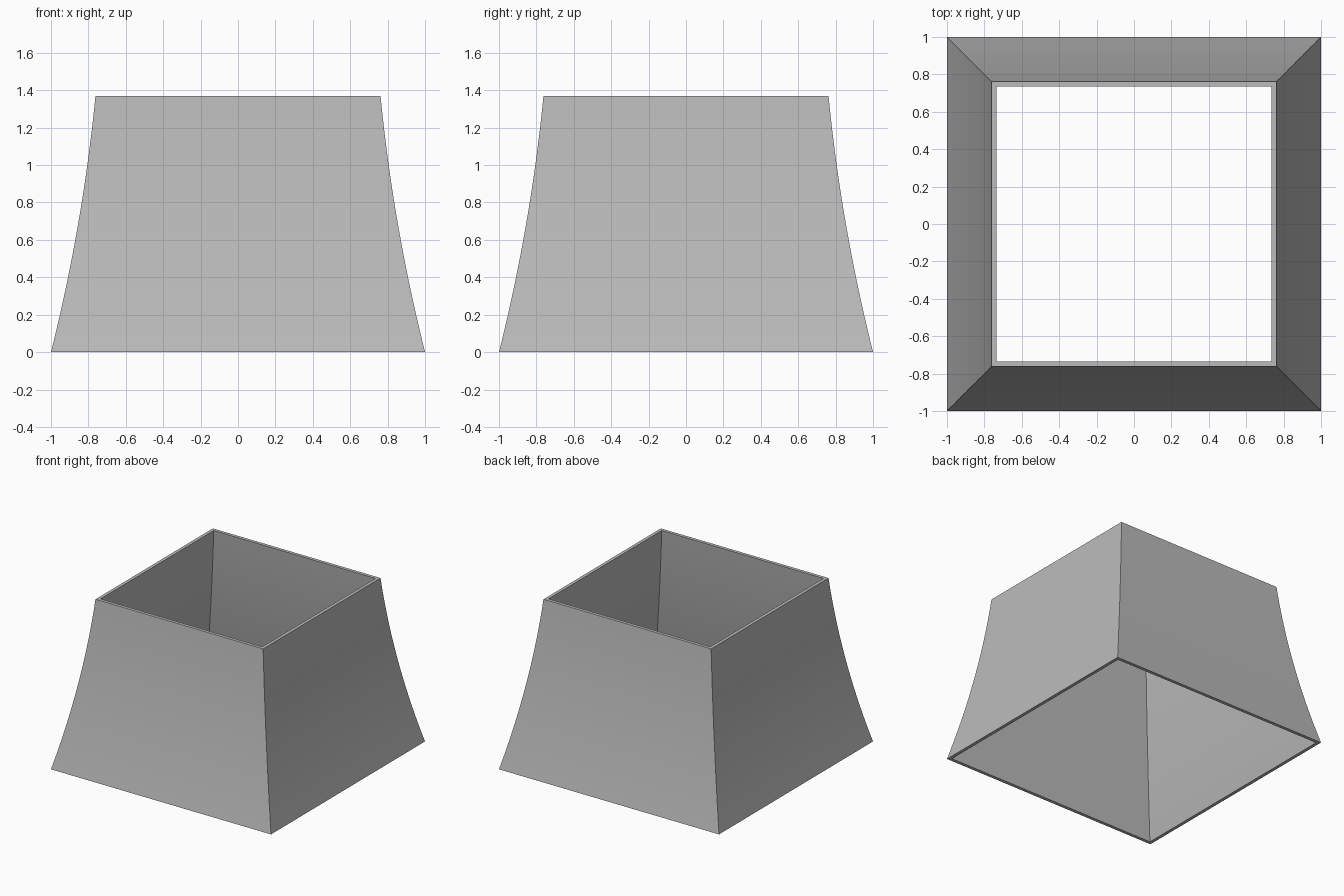
import bpy
import bmesh
import math

HEIGHT = 1.37
STEPS = 24
WALL = 0.027

cube = bpy.data.objects.get("Cube")
if cube:
    bpy.data.objects.remove(cube, do_unlink=True)

# One grey for the whole shell
grey = bpy.data.materials.new("plain grey")
grey.use_nodes = True
colour = (0.5, 0.5, 0.5, 1)
grey.diffuse_color = colour
grey.node_tree.nodes["Principled BSDF"].inputs["Base Color"].default_value = colour


def half_width(z):
    """Flared wall profile, wide at the base and steeper at the top."""
    return 1 - 0.25 * z + 0.0557 * z * z


def square_ring(bm, half, z):
    corners = ((-1, -1), (1, -1), (1, 1), (-1, 1))
    return [bm.verts.new((x * half, y * half, z)) for x, y in corners]


def bridge(bm, lower, upper):
    for i in range(4):
        j = (i + 1) % 4
        bm.faces.new((lower[i], lower[j], upper[j], upper[i]))


# Closed section: up the outside, over the rim, down the inside
levels = [HEIGHT * i / STEPS for i in range(STEPS + 1)]
section = [(half_width(z), z) for z in levels]
section += [(half_width(z) - WALL, z) for z in reversed(levels)]

bm = bmesh.new()
rings = [square_ring(bm, half, z) for half, z in section]
for i, ring in enumerate(rings):
    bridge(bm, ring, rings[(i + 1) % len(rings)])
bmesh.ops.recalc_face_normals(bm, faces=bm.faces)

mesh = bpy.data.meshes.new("flared_shade")
bm.to_mesh(mesh)
bm.free()
mesh.materials.append(grey)
shade = bpy.data.objects.new("flared_shade", mesh)
bpy.context.collection.objects.link(shade)

# Smooth along the curve, sharp at corners and rims
bpy.ops.object.select_all(action="DESELECT")
shade.select_set(True)
bpy.context.view_layer.objects.active = shade
bpy.ops.object.shade_smooth_by_angle(angle=math.radians(30))
